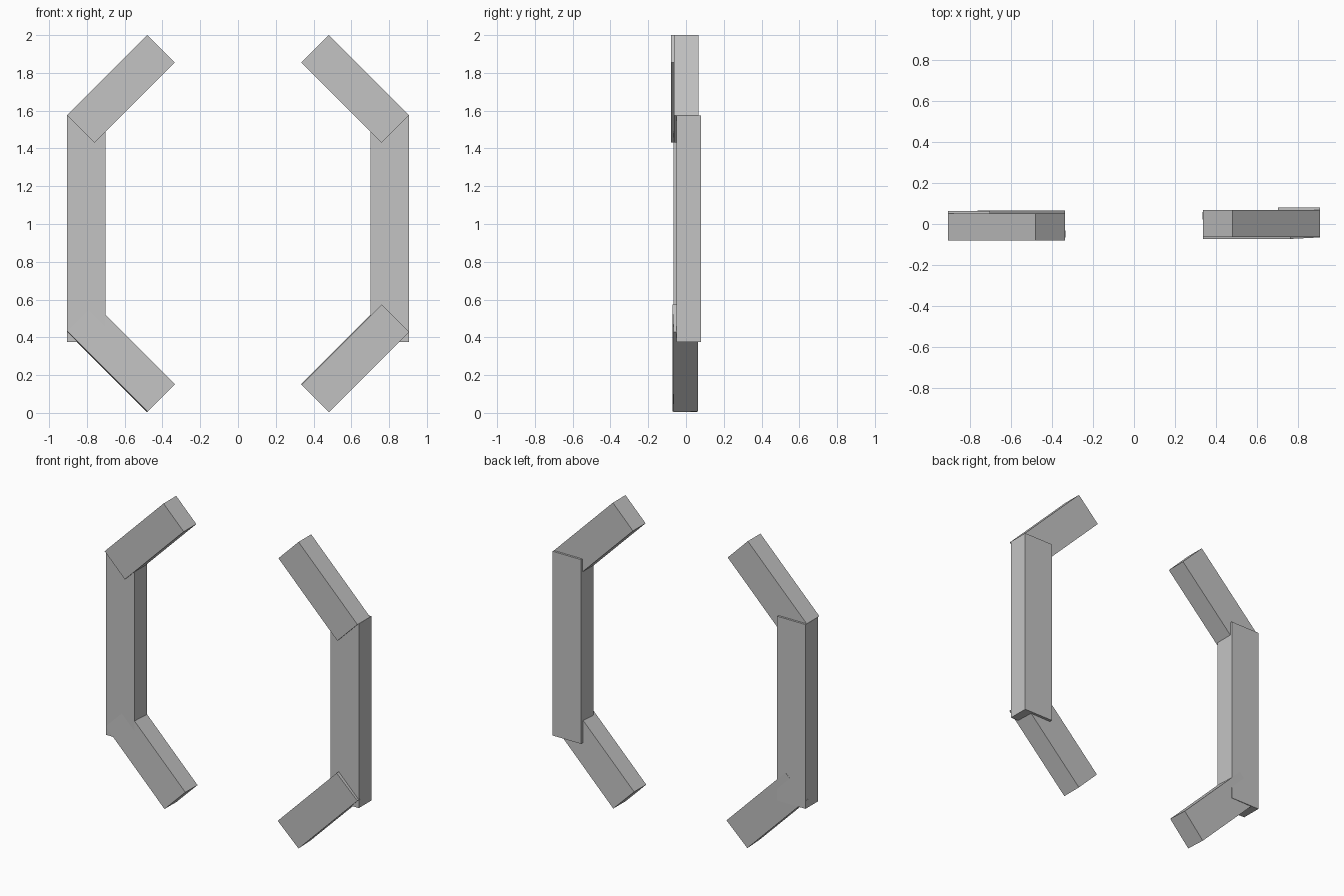
import bpy
from math import radians
from mathutils import Matrix, Vector

cube = bpy.data.objects.get("Cube")
if cube:
    bpy.data.objects.remove(cube, do_unlink=True)

# Single grey material
GREY = (0.55, 0.55, 0.55, 1)
grey = bpy.data.materials.new("plain_grey")
grey.use_nodes = True
grey.diffuse_color = GREY
grey.node_tree.nodes["Principled BSDF"].inputs["Base Color"].default_value = GREY

WIDTH, DEPTH = 0.205, 0.13


def beam(name, length, centre, slope=0, tilt=0):
    """Square-ended beam, turned in the front plane and tilted about its length."""
    bpy.ops.mesh.primitive_cube_add(size=1)
    obj = bpy.context.object
    obj.name = name
    obj.data.transform(Matrix.Translation(Vector(centre))
                       @ Matrix.Rotation(radians(slope), 4, 'Y')
                       @ Matrix.Rotation(radians(tilt), 4, 'X')
                       @ Matrix.Diagonal((length, DEPTH, WIDTH, 1)))
    obj.data.materials.append(grey)


# Each bracket: post, upper arm and lower arm, slightly offset in depth
for side, s, post_y, upper_y, lower_y, tilt in (
        ("left", 1, 0.015, 0.002, -0.004, 2),
        ("right", -1, -0.002, -0.015, -0.004, -2)):
    beam(side + "_post", 1.2, (s * 0.803, post_y, 0.975), slope=90)
    beam(side + "_upper_arm", 0.6, (s * 0.62, upper_y, 1.715), slope=45 * s)
    beam(side + "_lower_arm", 0.6, (s * 0.62, lower_y, 0.29), slope=-45 * s, tilt=tilt)
